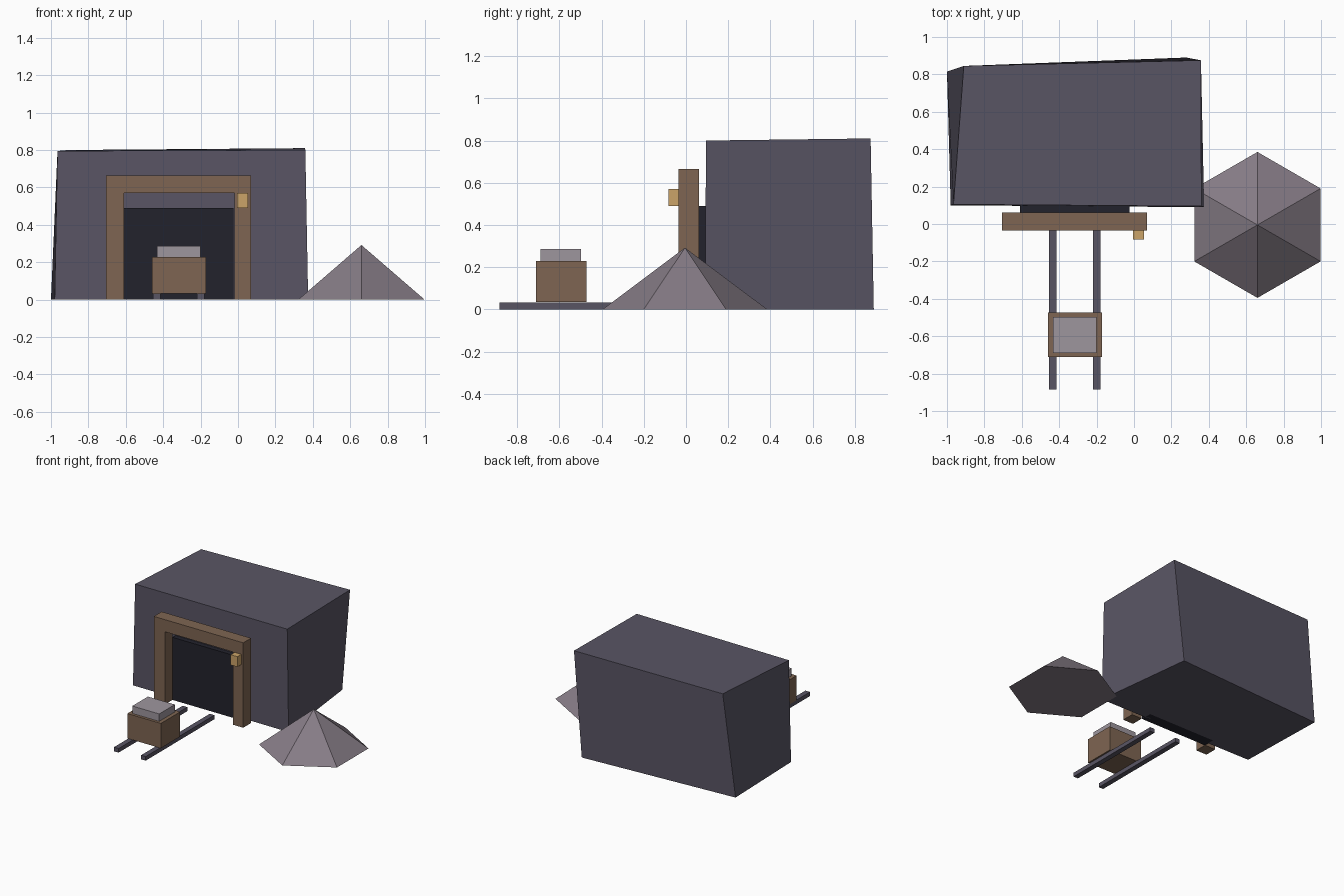
import bpy, bmesh, math
from mathutils import Vector

cube = bpy.data.objects.get("Cube")
if cube:
    bpy.data.objects.remove(cube, do_unlink=True)


def material(name, hex_code):
    def linear(c):
        return c / 12.92 if c <= 0.04045 else ((c + 0.055) / 1.055) ** 2.4
    rgb = [linear(int(hex_code[i:i + 2], 16) / 255) for i in (0, 2, 4)]
    mat = bpy.data.materials.new(name)
    mat.use_nodes = True
    mat.diffuse_color = (*rgb, 1)
    mat.node_tree.nodes["Principled BSDF"].inputs["Base Color"].default_value = (*rgb, 1)
    return mat


rock = material("slate rock", "595564")
wood = material("timber brown", "7E6552")
void = material("tunnel dark", "22222C")
spoil = material("spoil grey", "867C86")
ore = material("ore light grey", "9E969E")
brass = material("lantern amber", "CBA368")


def finish(name, bm, mat):
    bmesh.ops.recalc_face_normals(bm, faces=bm.faces)
    mesh = bpy.data.meshes.new(name)
    bm.to_mesh(mesh)
    bm.free()
    mesh.materials.append(mat)
    obj = bpy.data.objects.new(name, mesh)
    bpy.context.scene.collection.objects.link(obj)
    return obj


def box(name, x, y, z, mat):
    """Box spanning the given (min, max) ranges."""
    bm = bmesh.new()
    bmesh.ops.create_cube(bm, size=1)
    for v in bm.verts:
        v.co = Vector(r[0] if c < 0 else r[1] for c, r in zip(v.co, (x, y, z)))
    return finish(name, bm, mat)


# Hillside: a slightly irregular block, lofted from floor to roof
floor = [(-0.98, 0.10, 0), (0.375, 0.09, 0), (0.28, 0.89, 0), (-1.0, 0.815, 0)]
roof = [(-0.965, 0.105, 0.795), (0.36, 0.095, 0.80), (0.358, 0.875, 0.81), (-0.91, 0.845, 0.80)]
bm = bmesh.new()
low = [bm.verts.new(p) for p in floor]
high = [bm.verts.new(p) for p in roof]
bm.faces.new(low)
bm.faces.new(high)
for i in range(4):
    j = (i + 1) % 4
    bm.faces.new((low[i], low[j], high[j], high[i]))
finish("hillside", bm, rock)

# Tunnel mouth and timber portal
box("tunnel_mouth", (-0.61, -0.025), (0.06, 0.15), (0, 0.49), void)
portal_y = (-0.035, 0.062)
box("right_post", (-0.705, -0.61), portal_y, (0, 0.57), wood)
box("left_post", (-0.02, 0.07), portal_y, (0, 0.57), wood)
box("lintel", (-0.705, 0.07), portal_y, (0.57, 0.665), wood)
box("lantern", (-0.005, 0.053), (-0.083, -0.035), (0.49, 0.57), brass)

# Rails
for side, x in (("right", -0.435), ("left", -0.2)):
    box(side + "_rail", (x - 0.02, x + 0.02), (-0.885, -0.035), (0, 0.032), rock)

# Cart with its load
box("cart", (-0.46, -0.17), (-0.712, -0.472), (0.034, 0.228), wood)
box("ore_load", (-0.433, -0.2), (-0.69, -0.497), (0.228, 0.286), ore)

# Spoil heap: six-sided cone with corners along y
bm = bmesh.new()
bmesh.ops.create_cone(bm, cap_ends=True, segments=6, radius1=0.39, radius2=0, depth=0.292)
bmesh.ops.remove_doubles(bm, verts=bm.verts, dist=0.0001)
corner = max(bm.verts, key=lambda v: v.co.xy.length)
turn = math.pi / 2 - math.atan2(corner.co.y, corner.co.x)
heap = finish("spoil_heap", bm, spoil)
heap.rotation_euler.z = turn
heap.location = (0.66, -0.005, 0.146)
